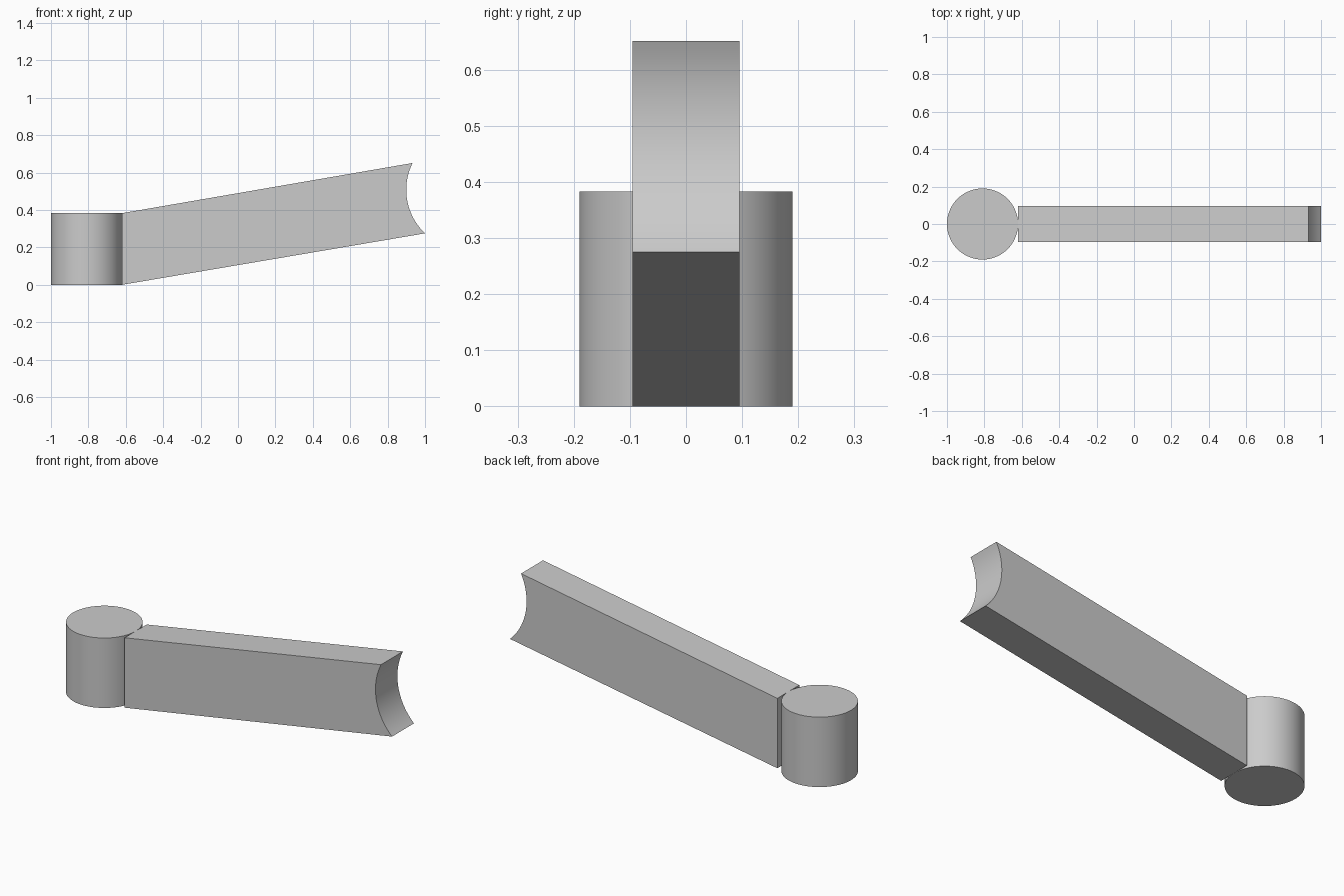
import bpy
import bmesh
from math import radians, atan2, cos, sin, hypot
from mathutils import Vector

cube = bpy.data.objects.get("Cube")
if cube:
    bpy.data.objects.remove(cube, do_unlink=True)

# Single grey material
grey = bpy.data.materials.new("light_grey")
grey.use_nodes = True
colour = (0.6, 0.6, 0.6, 1)
grey.diffuse_color = colour
grey.node_tree.nodes["Principled BSDF"].inputs["Base Color"].default_value = colour

RADIUS, HEIGHT, HALF_WIDTH = 0.19, 0.383, 0.095
POST_X = RADIUS - 1
JOINT_X = POST_X + RADIUS


def smooth(obj):
    bpy.ops.object.select_all(action="DESELECT")
    obj.select_set(True)
    bpy.context.view_layer.objects.active = obj
    bpy.ops.object.shade_smooth_by_angle(angle=radians(30))


# Upright round post
bpy.ops.mesh.primitive_cylinder_add(vertices=72, radius=RADIUS, depth=HEIGHT,
                                    location=(POST_X, 0, HEIGHT / 2))
post = bpy.context.object
post.name = "round_post"
post.data.materials.append(grey)
smooth(post)

# Rising arm: side profile with a concave circular end
low, high = Vector((1.0, 0.275)), Vector((0.933, 0.651))
centre = Vector((1.22, 0.508))
start = atan2(low.y - centre.y, low.x - centre.x) % radians(360)
end = atan2(high.y - centre.y, high.x - centre.x)
radius = hypot(*(low - centre))
steps = 24
profile = [(JOINT_X, HEIGHT), (JOINT_X, 0), tuple(low)]
for i in range(1, steps):
    a = start + (end - start) * i / steps
    profile.append((centre.x + radius * cos(a), centre.y + radius * sin(a)))
profile.append(tuple(high))

bm = bmesh.new()
face = bm.faces.new([bm.verts.new((x, -HALF_WIDTH, z)) for x, z in profile])
extruded = bmesh.ops.extrude_face_region(bm, geom=[face])["geom"]
bmesh.ops.translate(bm, vec=(0, 2 * HALF_WIDTH, 0),
                    verts=[v for v in extruded if isinstance(v, bmesh.types.BMVert)])
if len(bm.faces) == len(profile) + 1:
    bm.faces.new([v for v in face.verts])
bmesh.ops.recalc_face_normals(bm, faces=bm.faces)
mesh = bpy.data.meshes.new("sloped_arm")
bm.to_mesh(mesh)
bm.free()
arm = bpy.data.objects.new("sloped_arm", mesh)
bpy.context.collection.objects.link(arm)
mesh.materials.append(grey)
smooth(arm)
